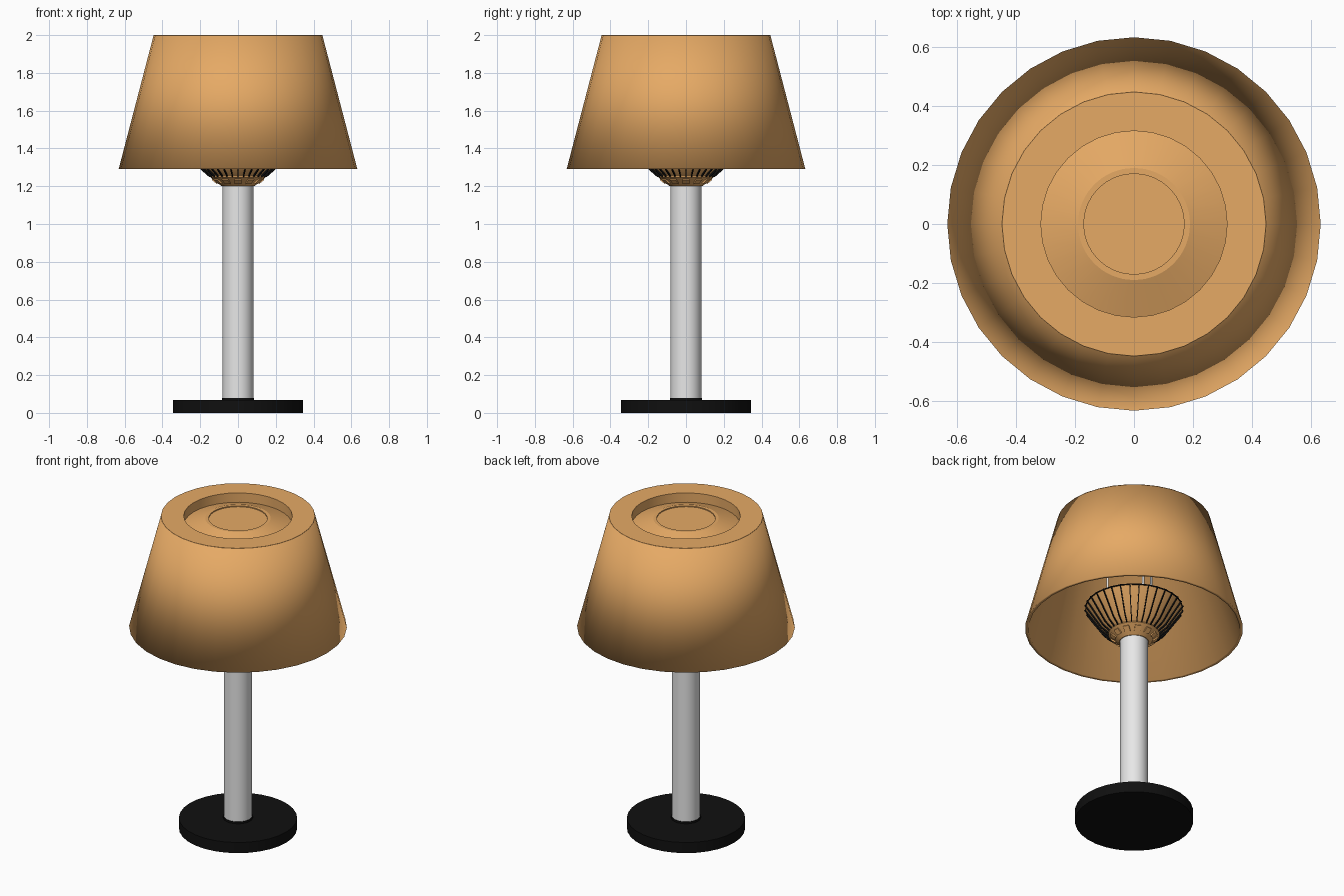
import bpy, bmesh, math
from mathutils import Matrix, Vector

if "Cube" in bpy.data.objects:
    bpy.data.objects.remove(bpy.data.objects["Cube"])

SIDES = 32


def material(name, rgb):
    mat = bpy.data.materials.new(name)
    mat.use_nodes = True
    color = (*rgb, 1)
    mat.diffuse_color = color
    mat.node_tree.nodes["Principled BSDF"].inputs["Base Color"].default_value = color
    return mat


amber = material("amber", (0.79, 0.40, 0.13))
black = material("black", (0.005, 0.005, 0.005))
silver = material("silver", (0.8, 0.8, 0.8))


def finish(name, bm, mat, angle=None):
    """Turn a bmesh into an object; angle None keeps every edge soft, 0 keeps it flat."""
    bmesh.ops.recalc_face_normals(bm, faces=bm.faces)
    mesh = bpy.data.meshes.new(name)
    bm.to_mesh(mesh)
    bm.free()
    mesh.materials.append(mat)
    obj = bpy.data.objects.new(name, mesh)
    bpy.context.collection.objects.link(obj)
    if angle is None:
        mesh.shade_smooth()
    elif angle:
        bpy.ops.object.select_all(action="DESELECT")
        obj.select_set(True)
        bpy.context.view_layer.objects.active = obj
        bpy.ops.object.shade_smooth_by_angle(angle=math.radians(angle))
    return obj


def lathe(name, profile, mat, angle=30):
    """Revolve a closed (radius, height) profile around z."""
    bm = bmesh.new()
    verts = [bm.verts.new((r, 0, z)) for r, z in profile]
    edges = [bm.edges.new(pair) for pair in zip(verts, verts[1:])]
    bmesh.ops.spin(bm, geom=verts + edges, cent=(0, 0, 0), axis=(0, 0, 1),
                   angle=math.tau, steps=SIDES)
    bmesh.ops.remove_doubles(bm, verts=bm.verts, dist=0.0002)
    return finish(name, bm, mat, angle)


def add_bar(bm, start, end, width, depth):
    """Box running between two points in the x-z plane."""
    start, end = Vector(start), Vector(end)
    along = end - start
    tilt = Matrix.Rotation(math.atan2(along.x, along.z), 4, "Y")
    size = Matrix.Diagonal((depth, width, along.length, 1))
    place = Matrix.Translation((start + end) / 2) @ tilt @ size
    return bmesh.ops.create_cube(bm, size=1, matrix=place)["verts"]


def ring_of_bars(name, count, segments, width, depth, mat, turn=0):
    bm = bmesh.new()
    for i in range(count):
        spin = Matrix.Rotation(turn + math.tau * i / count, 4, "Z")
        for start, end in segments:
            verts = add_bar(bm, start, end, width, depth)
            bmesh.ops.transform(bm, matrix=spin, verts=verts)
    return finish(name, bm, mat, 0)


# Base and pole
lathe("base", [(0, 0), (0.343, 0), (0.343, 0.068), (0, 0.068)], black)
lathe("base_collar", [(0, 0.06), (0.086, 0.06), (0.086, 0.08), (0, 0.08)], black)
lathe("pole", [(0, 0.07), (0.082, 0.07), (0.082, 1.205), (0, 1.205)], silver)

# Shade: soft rolled edges on the outer wall and the lower rim
lathe("shade", [(0, 1.93), (0.33, 1.93), (0.33, 1.998), (0.447, 1.998),
                (0.632, 1.29), (0.612, 1.29), (0.43, 1.92), (0, 1.92)], amber, None)

# Recessed top with a raised middle lip
lathe("shade_top", [(0, 1.932), (0.325, 1.932), (0.325, 1.999), (0.447, 1.999),
                    (0.447, 2.0), (0.315, 2.0), (0.315, 1.94), (0.19, 1.985),
                    (0.17, 1.985), (0.17, 1.979), (0, 1.979)], amber, 15)

# Socket collar and flared reflector
lathe("socket_collar", [(0, 1.2), (0.086, 1.2), (0.15, 1.25), (0.145, 1.262),
                        (0, 1.262)], amber, 20)
ring_of_bars("collar_studs", 12, [((0.107, 0, 1.217), (0.135, 0, 1.239))],
             0.035, 0.014, amber)
lathe("reflector", [(0, 1.255), (0.145, 1.255), (0.188, 1.29), (0.28, 1.425),
                    (0.27, 1.425), (0, 1.3)], amber, 30)

# Thin black ribs and rim around the reflector
ring_of_bars("reflector_ribs", SIDES,
             [((0.147, 0, 1.252), (0.19, 0, 1.289)),
              ((0.19, 0, 1.289), (0.285, 0, 1.43))], 0.005, 0.012, black)
lathe("reflector_rim", [(0.277, 1.424), (0.284, 1.424), (0.284, 1.43),
                        (0.277, 1.43), (0.277, 1.424)], black)

# Hanging rods joining the reflector to the shade top
ring_of_bars("support_rods", 3, [((0.156, 0, 1.33), (0.156, 0, 1.925))],
             0.012, 0.012, silver, math.pi / 2)
